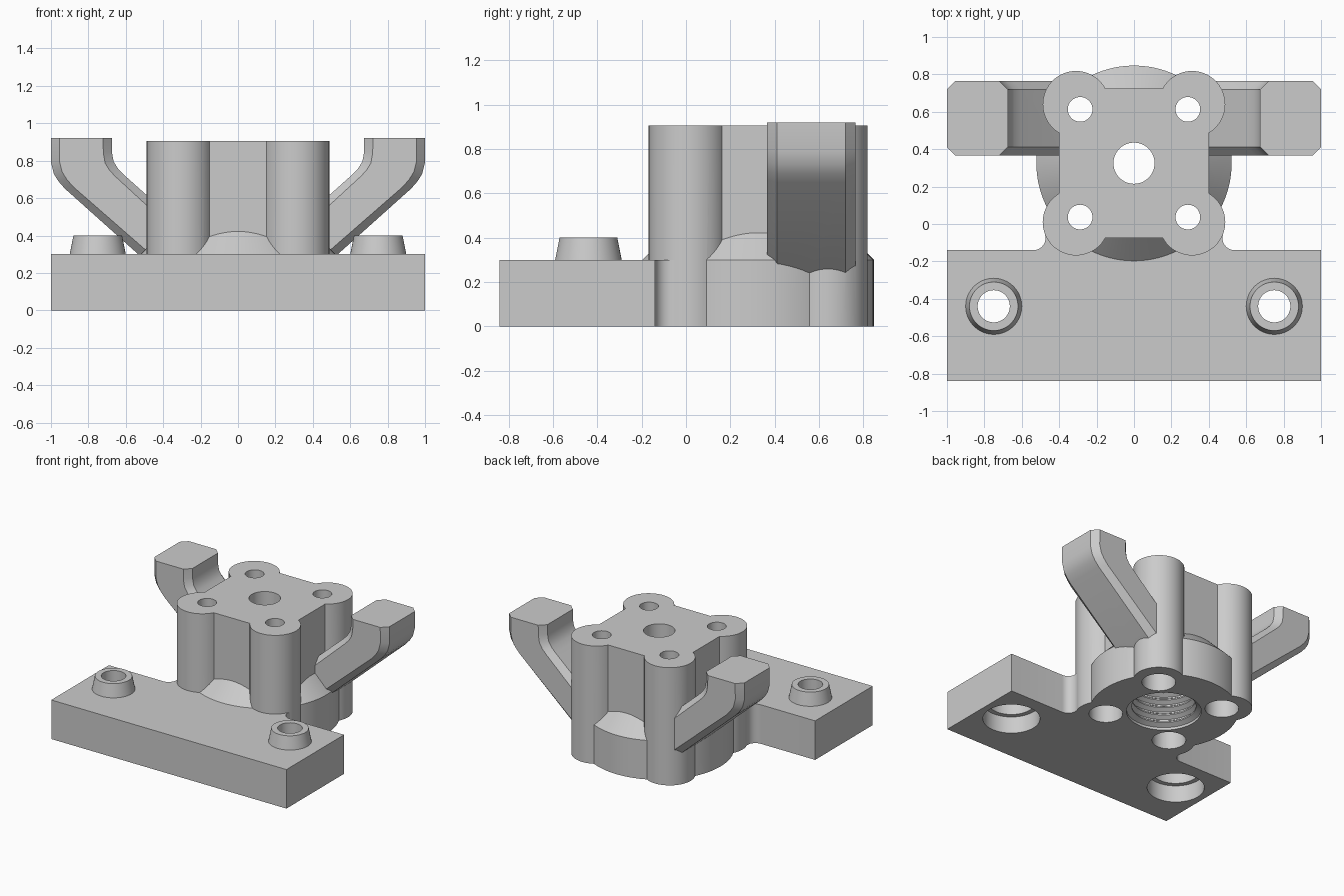
import bpy, bmesh, math
from mathutils import Vector

cube = bpy.data.objects.get("Cube")
if cube:
    bpy.data.objects.remove(cube, do_unlink=True)

grey = bpy.data.materials.new("plain_grey")
grey.use_nodes = True
colour = (0.6, 0.6, 0.6, 1)
grey.diffuse_color = colour
grey.node_tree.nodes["Principled BSDF"].inputs["Base Color"].default_value = colour

CY = 0.325      # column centre in y
PLATE_H = 0.3
TOP = 0.905


def loft(name, rings):
    """Skin a list of equal-length point rings and cap both ends."""
    bm = bmesh.new()
    rows = [[bm.verts.new(p) for p in ring] for ring in rings]
    n = len(rows[0])
    for a, b in zip(rows, rows[1:]):
        for i in range(n):
            j = (i + 1) % n
            bm.faces.new((a[i], a[j], b[j], b[i]))
    bm.faces.new(rows[0][::-1])
    bm.faces.new(rows[-1])
    bmesh.ops.recalc_face_normals(bm, faces=bm.faces)
    mesh = bpy.data.meshes.new(name)
    bm.to_mesh(mesh)
    bm.free()
    mesh.materials.append(grey)
    obj = bpy.data.objects.new(name, mesh)
    bpy.context.collection.objects.link(obj)
    return obj


def turned(name, x, y, profile, n=64):
    """Solid of revolution from (radius, height) pairs."""
    angles = [math.tau * i / n for i in range(n)]
    return loft(name, [[(x + r * math.cos(a), y + r * math.sin(a), z)
                        for a in angles] for r, z in profile])


def prism(name, outline, z0, z1):
    return loft(name, [[(x, y, z) for x, y in outline] for z in (z0, z1)])


def block(name, x, y0, y1, z1):
    return prism(name, [(-x, y0), (x, y0), (x, y1), (-x, y1)], 0, z1)


def arm(name, side):
    """Bent clamp arm with chamfered long edges."""
    outer = [(1, .92), (1, .79), (.985, .73), (.96, .69), (.925, .65), (.40, .18)]
    inner = [(.675, .92), (.675, .85), (.665, .795), (.64, .755), (.605, .72), (.23, .386)]
    y0, y1, c = 0.365, 0.765, 0.046
    rings = []
    for o, i in zip(outer, inner):
        o, i = Vector(o), Vector(i)
        d = (i - o).normalized() * c
        section = [(o, y0 + c), (o + d, y0), (i - d, y0), (i, y0 + c),
                   (i, y1 - c), (i - d, y1), (o + d, y1), (o, y1 - c)]
        rings.append([(side * p.x, y, p.y) for p, y in section])
    return loft(name, rings)


def fillet(name, side):
    """Concave corner between the plate and a front lobe."""
    f, lobe_x, lobe_y, lobe_r, edge = 0.065, 0.31, CY - 0.315, 0.178, -0.14
    cy = edge + f
    cx = lobe_x + math.sqrt((lobe_r + f) ** 2 - (lobe_y - cy) ** 2)
    end = math.atan2(lobe_y - cy, lobe_x - cx) % math.tau
    start = 1.5 * math.pi
    arc = [start + (end - start) * k / 8 for k in range(9)]
    pts = [(cx + f * math.cos(a), cy + f * math.sin(a)) for a in arc]
    pts += [(lobe_x, -0.05), (lobe_x, -0.2), (cx, -0.2)]
    return prism(name, [(side * x, y) for x, y in pts], 0, PLATE_H)


# Solid parts
body = block("mount_body", 1, -0.84, -0.14, PLATE_H)
solids = [
    turned("flange", 0, CY, [(.522, 0), (.522, .3), (.302, .52)], 96),
    block("column", 0.4, CY - 0.4, CY + 0.4, TOP),
]
cutters = []
for side in (-1, 1):
    solids.append(fillet("corner_fillet", side))
    solids.append(arm("clamp_arm", side))
    # Standoffs with stepped screw holes
    solids.append(turned("standoff", side * .75, -.44, [(.15, .2), (.15, .3), (.13, .4)]))
    cutters.append(turned("plate_hole", side * .75, -.44,
                          [(.2, -.1), (.2, .13), (.165, .13), (.165, .22),
                           (.086, .22), (.086, .6)]))
    # Corner lobes with counterbored holes
    for end in (-1, 1):
        solids.append(turned("lobe", side * .31, CY + end * .315, [(.178, 0), (.178, TOP)]))
        cutters.append(turned("lobe_hole", side * .288, CY + end * .288,
                              [(.118, -.1), (.118, .6), (.066, .6), (.066, 1.1)], 48))

# Threaded socket leading to the centre bore
thread = [(.262, -.1), (.262, .02)]
for k in range(9):
    z = .04 + k * .06
    thread += [(.225, z), (.225, z + .01), (.255, z + .03), (.255, z + .04)]
thread += [(.225, .6), (.11, .6), (.11, 1.1)]
cutters.append(turned("threaded_socket", 0, CY, thread))

# Fuse the solids, then cut the holes
bpy.context.view_layer.objects.active = body
for operation, tools in (("UNION", solids), ("DIFFERENCE", cutters)):
    for tool in tools:
        tool.hide_render = True
        mod = body.modifiers.new(tool.name, "BOOLEAN")
        mod.operation = operation
        mod.solver = "EXACT"
        mod.object = tool
        bpy.ops.object.modifier_apply(modifier=mod.name)
        bpy.data.objects.remove(tool, do_unlink=True)

for obj in bpy.context.selected_objects:
    obj.select_set(False)
body.select_set(True)
bpy.ops.object.shade_smooth_by_angle(angle=math.radians(28))
